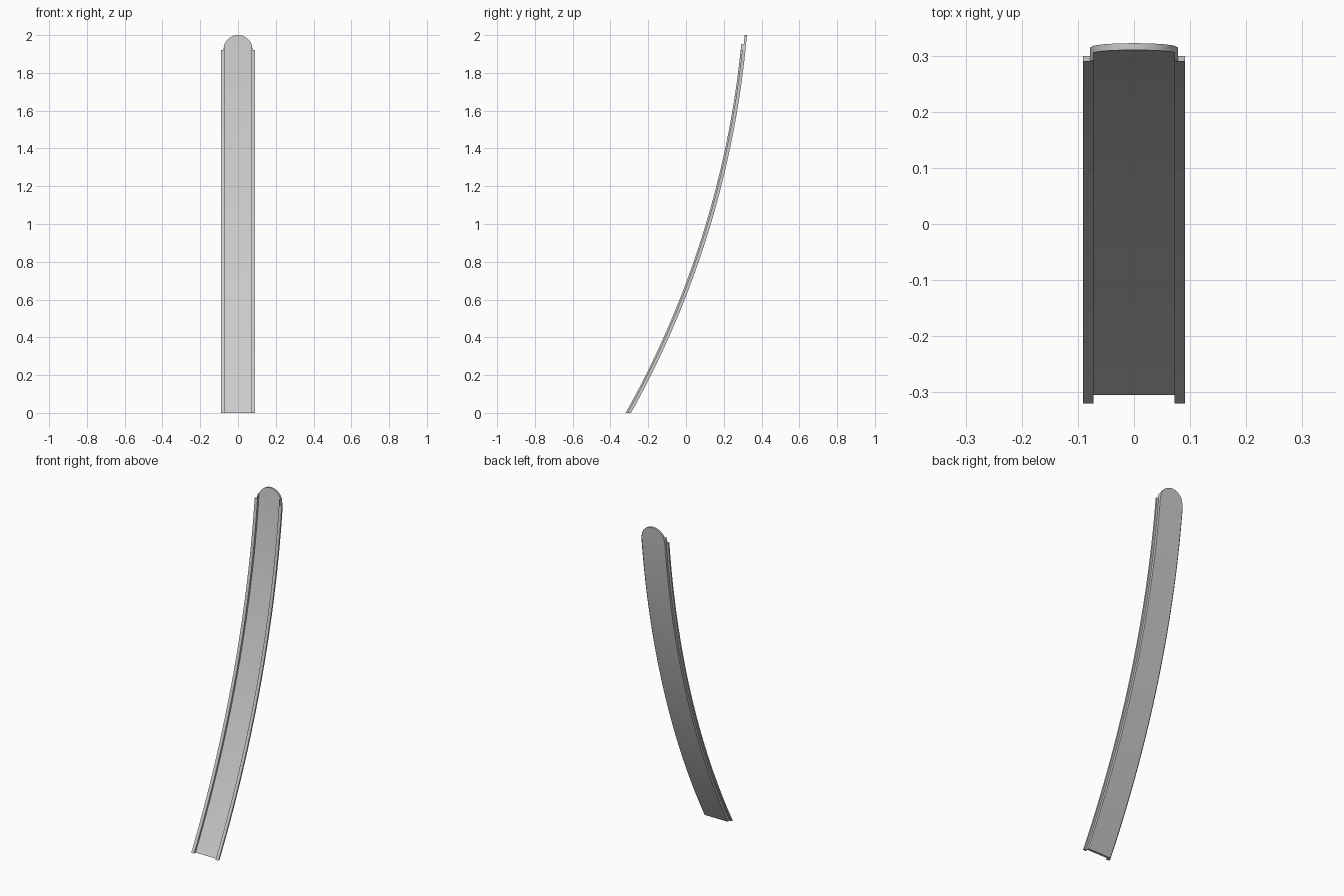
import bpy, bmesh, math

cube = bpy.data.objects.get("Cube")
if cube:
    bpy.data.objects.remove(cube, do_unlink=True)

# Bend of the slat: back face lies on this arc in the y-z plane
RADIUS, ARC_Y, ARC_Z = 5.0, -4.659, 2.433
# Channel section sizes
OUTER, SIDE, INNER = 0.091, 0.078, 0.072
DEPTH, WEB, LIP = 0.025, 0.012, 0.015
SHOULDER = 2.0 - SIDE
ROWS, COLS = 64, 24


def bend_y(z, depth):
    return ARC_Y + math.sqrt((RADIUS - depth) ** 2 - (z - ARC_Z) ** 2)


def top_z(x):
    # rounded tip over the channel, flat ends on the flanges
    return SHOULDER + math.sqrt(max(SIDE ** 2 - x ** 2, 0.0))


def section():
    # matching (x, depth) pairs along the back and front of the hat section
    half = [((OUTER, LIP), (OUTER, DEPTH)),
            ((SIDE, LIP), (SIDE, DEPTH)),
            ((SIDE, WEB), (INNER, DEPTH)),
            ((SIDE, 0), (INNER, WEB))]
    start = math.acos(INNER / SIDE)
    web = []
    for i in range(COLS + 1):
        x = SIDE * math.cos(start + (math.pi - 2 * start) * i / COLS)
        web.append(((x, 0), (x, WEB)))
    mirrored = [tuple((-x, d) for x, d in pair) for pair in reversed(half)]
    return half + web + mirrored


def curved_channel(name, material):
    bm = bmesh.new()
    rings = []
    for x, d in [p for pair in section() for p in pair]:
        column = []
        for j in range(ROWS + 1):
            z = top_z(x) * j / ROWS
            column.append(bm.verts.new((x, bend_y(z, d), z)))
        rings.append(column)
    back, front = rings[0::2], rings[1::2]

    # back and front skins
    for skin in (back, front):
        for a, b in zip(skin, skin[1:]):
            for j in range(ROWS):
                bm.faces.new((a[j], b[j], b[j + 1], a[j + 1]))
    # bottom and top ends
    for j in (0, ROWS):
        for i in range(len(back) - 1):
            bm.faces.new((back[i][j], back[i + 1][j], front[i + 1][j], front[i][j]))
    # outer flange edges
    for i in (0, -1):
        for j in range(ROWS):
            bm.faces.new((back[i][j], front[i][j], front[i][j + 1], back[i][j + 1]))

    bmesh.ops.remove_doubles(bm, verts=bm.verts, dist=0.00002)
    bmesh.ops.recalc_face_normals(bm, faces=bm.faces)
    mesh = bpy.data.meshes.new(name)
    bm.to_mesh(mesh)
    bm.free()
    mesh.materials.append(material)
    obj = bpy.data.objects.new(name, mesh)
    bpy.context.collection.objects.link(obj)
    return obj


# Plain grey material
grey = bpy.data.materials.new("light_grey")
grey.use_nodes = True
grey.diffuse_color = (0.6, 0.6, 0.6, 1)
grey.node_tree.nodes["Principled BSDF"].inputs["Base Color"].default_value = (0.6, 0.6, 0.6, 1)

# Curved slat with raised side flanges and a rounded tip
slat = curved_channel("curved_channel_slat", grey)
bpy.ops.object.select_all(action="DESELECT")
slat.select_set(True)
bpy.context.view_layer.objects.active = slat
bpy.ops.object.shade_smooth_by_angle(angle=math.radians(30))
